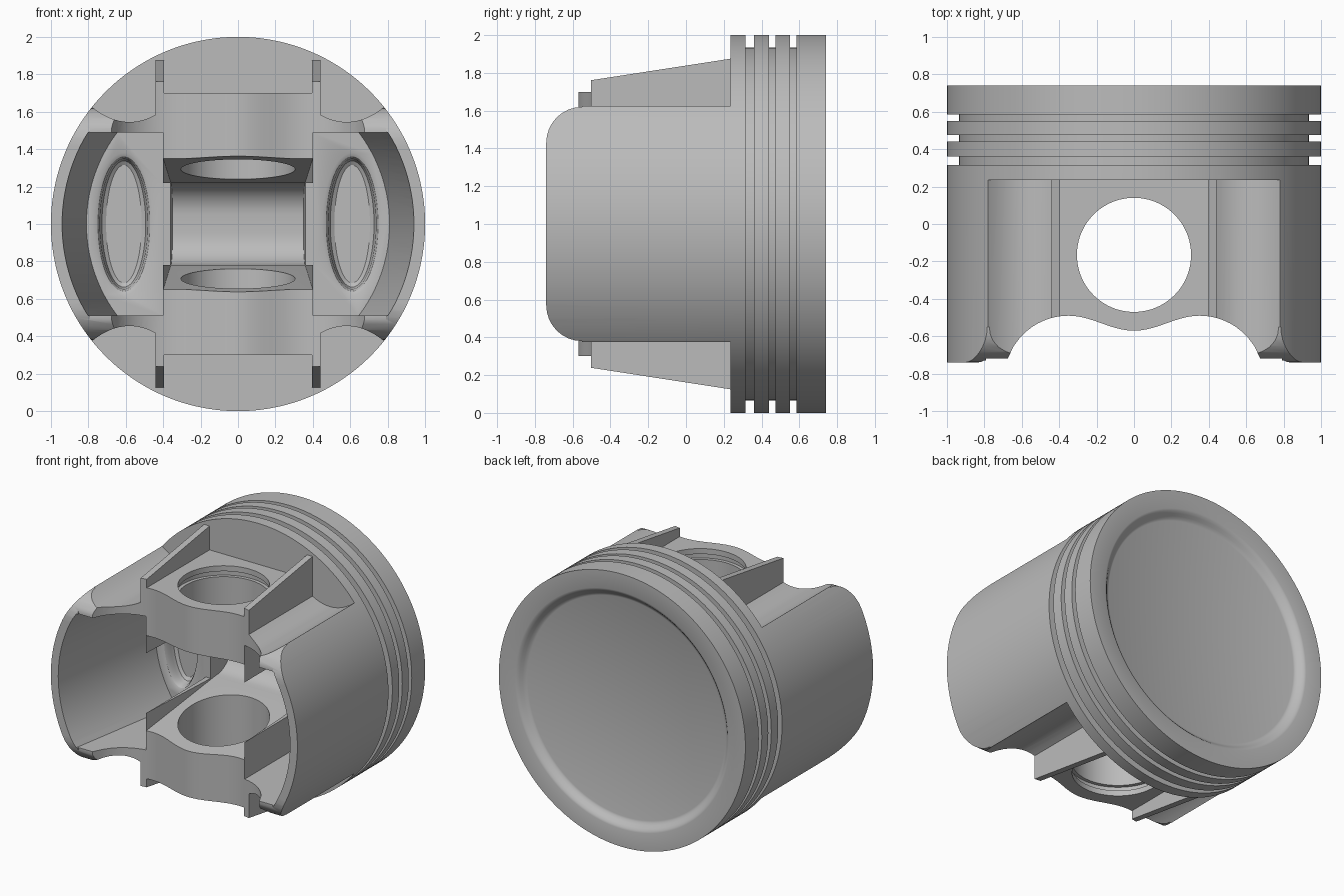
import bpy, bmesh
from math import sin, cos, pi, asin, sqrt
from mathutils import Vector

if "Cube" in bpy.data.objects:
    bpy.data.objects.remove(bpy.data.objects["Cube"])

metal = bpy.data.materials.new("machined_grey")
metal.use_nodes = True
GREY = (0.5, 0.5, 0.5, 1)
metal.diffuse_color = GREY
metal.node_tree.nodes["Principled BSDF"].inputs["Base Color"].default_value = GREY


def loft(name, rings):
    """Closed solid through rings of equal point count, with capped ends; z is raised by 1."""
    bm = bmesh.new()
    rows = [[bm.verts.new(Vector(p) + Vector((0, 0, 1))) for p in r] for r in rings]
    n = len(rows[0])
    for a, b in zip(rows, rows[1:]):
        for i in range(n):
            j = (i + 1) % n
            bm.faces.new((a[i], a[j], b[j], b[i]))
    bm.faces.new(rows[0])
    bm.faces.new(rows[-1])
    bmesh.ops.recalc_face_normals(bm, faces=bm.faces)
    mesh = bpy.data.meshes.new(name)
    bm.to_mesh(mesh)
    bm.free()
    mesh.materials.append(metal)
    ob = bpy.data.objects.new(name, mesh)
    bpy.context.collection.objects.link(ob)
    return ob


def prism(name, pts, axis, lo, hi):
    """Extrude a 2D outline along the axis; outline uses the other two axes in order."""
    def at(p, h):
        q = list(p)
        q.insert("xyz".index(axis), h)
        return q
    return loft(name, [[at(p, h) for p in pts] for h in (lo, hi)])


def box(name, x, y, z):
    return prism(name, [(x[0], z[0]), (x[1], z[0]), (x[1], z[1]), (x[0], z[1])], "y", *y)


def ellipse(rx, ry, n, cx=0, cy=0):
    return [(cx + rx * cos(2 * pi * i / n), cy + ry * sin(2 * pi * i / n)) for i in range(n)]


def cut(cutter):
    mod = piston.modifiers.new("cut", "BOOLEAN")
    mod.operation = "DIFFERENCE"
    mod.solver = "EXACT"
    mod.object = cutter
    bpy.context.view_layer.objects.active = piston
    bpy.ops.object.modifier_apply(modifier=mod.name)
    bpy.data.objects.remove(cutter)


# Turned blank: skirt, three ring grooves, crown with a shallow dish
profile = [(1, -0.74), (1, 0.315)]
for lo, hi in ((0.315, 0.36), (0.44, 0.475), (0.55, 0.585)):
    if lo > 0.32:
        profile.append((1, lo))
    profile += [(0.935, lo), (0.935, hi), (1, hi)]
profile += [(1, 0.74), (0.87, 0.74)]
profile += [(0.87 - 0.07 * t, 0.715 + 0.025 * cos(pi * t)) for t in (0.2, 0.4, 0.6, 0.8, 1)]
piston = loft("piston", [[(x, y, z) for x, z in ellipse(r, r, 144)] for r, y in profile])

# Flat outer boss faces, sloping ribs and curved side channels
for s in (1, -1):
    cut(box("boss_face_cutter", (-0.395, 0.395), (-0.9, 0.235), (s * 0.70, s * 1.1)))
    slope = [(0.235, 0.875), (-0.51, 0.76), (-0.51, 0.705), (-0.9, 0.705), (-0.9, 1.1), (0.235, 1.1)]
    cut(prism("rib_cutter", [(y, s * z) for y, z in slope], "x", -0.9, 0.9))
    corner = [(-0.55 - 0.19 * sin(t * pi / 16), 0.43 + 0.19 * cos(t * pi / 16)) for t in range(9)]
    corner += [(-0.9, 0.43), (-0.9, 0.8), (-0.55, 0.8)]
    for k in (1, -1):
        xs = [0.44 + 0.345 * i / 14 for i in range(15)]
        channel = [(x, 0.545 + 2 * (x - 0.58) ** 2) for x in xs] + [(0.85, 1.1), (0.44, 1.1)]
        cut(prism("channel_cutter", [(k * x, s * z) for x, z in channel], "y", -0.9, 0.235))
        cut(prism("skirt_corner_cutter", [(y, s * z) for y, z in corner], "x", k * 0.6, k * 1.1))

# Scalloped open end
half = [(x, -0.53 - 0.04 * cos(pi * x / 0.35)) for x in [0.035 * i for i in range(11)]]
half += [(x, -0.49 - 0.345 + sqrt(0.345 ** 2 - (x - 0.35) ** 2))
         for x in [0.35 + 0.0325 * i for i in range(1, 11)]]
half += [(0.68, -0.72), (0.79, -0.72), (0.79, -1)]
cut(prism("scallop_cutter", [(-x, y) for x, y in half[:0:-1]] + half, "z", -1.2, 1.2))

# Tapered pockets behind the skirts, each with an oval dimple
FLOOR = 0.2
for k in (1, -1):
    rings = []
    for y, r in ((-0.76, 0.943), (FLOOR, 0.81)):
        a = asin(0.49 / r)
        arc = [(k * r * cos(a * t / 12), y, r * sin(a * t / 12)) for t in range(-12, 13)]
        rings.append([(k * 0.4, y, -0.49)] + arc + [(k * 0.4, y, 0.49)])
    cut(loft("pocket_cutter", rings))
    dimple = [(-0.05, 0.035), (0, 0.035), (0.01, 0.015), (0.03, 0.003), (0.06, 0),
              (0.085, -0.008), (0.1, -0.03)]
    cut(loft("dimple_cutter", [[(x, FLOOR + d, z) for x, z in
                                ellipse(0.125 + g, 0.345 + g, 64, k * 0.61)] for d, g in dimple]))

# Arched, drafted slot between the pin bosses
arch = [(-0.9, 0.42), (0.25, 0.22)]
arch += [(0.25 + 0.17 * sin(t * pi / 16), 0.05 + 0.17 * cos(t * pi / 16)) for t in range(1, 9)]
arch += [(y, -z) for y, z in arch[::-1]]
cut(loft("slot_cutter", [[(k * (0.4 - 0.05 * (y + 0.5) / 0.92), y, z) for y, z in arch]
                         for k in (1, -1)]))
cut(box("slot_side_cutter", (-0.41, 0.41), (-1, FLOOR), (-0.22, 0.22)))

# Pin bore with a retaining-ring groove at each end
cut(prism("bore_cutter", ellipse(0.305, 0.305, 96, 0, -0.165), "z", -0.9, 0.9))
for s in (1, -1):
    cut(prism("ring_groove_cutter", ellipse(0.33, 0.33, 96, 0, -0.165), "z", s * 0.62, s * 0.66))

bpy.ops.object.select_all(action="DESELECT")
piston.select_set(True)
bpy.context.view_layer.objects.active = piston
bpy.ops.object.shade_smooth_by_angle(angle=pi / 6)
